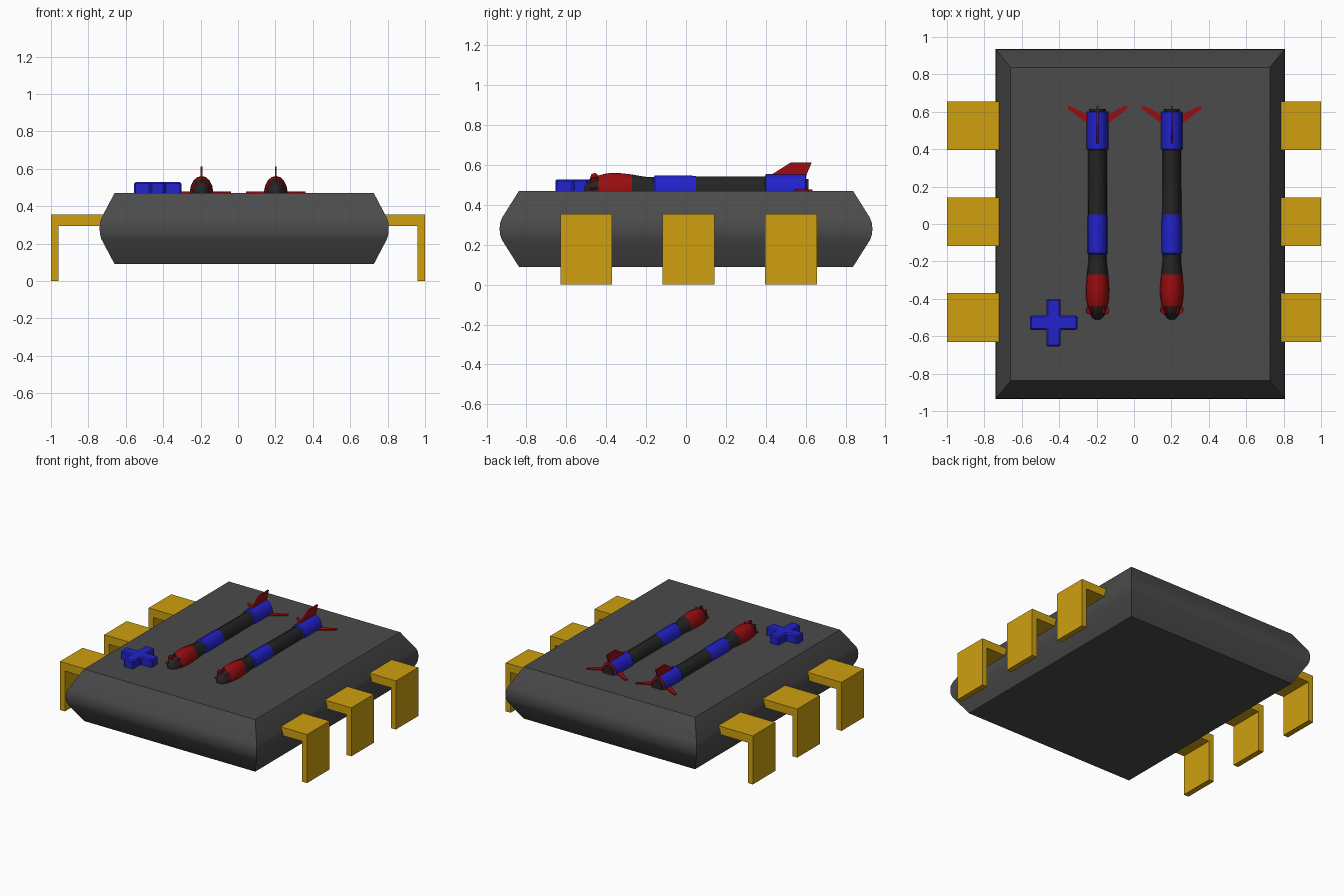
import bpy, bmesh, math
from mathutils import Vector

if "Cube" in bpy.data.objects:
    bpy.data.objects.remove(bpy.data.objects["Cube"])


def material(name, rgb):
    m = bpy.data.materials.new(name)
    m.diffuse_color = (*rgb, 1)
    m.use_nodes = True
    m.node_tree.nodes["Principled BSDF"].inputs["Base Color"].default_value = m.diffuse_color
    return m


GREY = material("body grey", (0.07, 0.07, 0.07))
GOLD = material("leg gold", (0.62, 0.35, 0.005))
BLUE = material("blue", (0.016, 0.016, 0.6))
RED = material("red", (0.32, 0.004, 0.005))
BLACK = material("black", (0.018, 0.018, 0.018))


def finish(name, bm, mats, smooth=False):
    bmesh.ops.recalc_face_normals(bm, faces=bm.faces)
    me = bpy.data.meshes.new(name)
    bm.to_mesh(me)
    bm.free()
    for m in mats:
        me.materials.append(m)
    ob = bpy.data.objects.new(name, me)
    bpy.context.collection.objects.link(ob)
    if smooth:
        bpy.ops.object.select_all(action='DESELECT')
        ob.select_set(True)
        bpy.context.view_layer.objects.active = ob
        bpy.ops.object.shade_smooth_by_angle(angle=math.radians(30))
    return ob


def loft(bm, rings, mat_ids=None):
    """Skin a list of closed point rings and cap both ends."""
    vs = [[bm.verts.new(p) for p in r] for r in rings]
    n = len(vs[0])
    for k in range(len(vs) - 1):
        for i in range(n):
            j = (i + 1) % n
            f = bm.faces.new((vs[k][i], vs[k][j], vs[k + 1][j], vs[k + 1][i]))
            f.material_index = mat_ids[k] if mat_ids else 0
    for r, k in ((vs[0], 0), (vs[-1], -1)):
        bm.faces.new(r).material_index = mat_ids[k] if mat_ids else 0


def prism(name, pts, offset, mat):
    """Extrude a flat outline along an offset vector."""
    bm = bmesh.new()
    off = Vector(offset)
    loft(bm, [[Vector(p) for p in pts], [Vector(p) + off for p in pts]])
    return finish(name, bm, [mat])


# Body: stacked rectangles with rounded-out sides
CX, HX, HY = 0.033, 0.773, 0.935
bm = bmesh.new()
rings = []
for z, ix, iy in ((0.09, 0.08, 0.097), (0.225, 0.009, 0.012), (0.25, 0.002, 0.003), (0.28, 0, 0),
                  (0.31, 0.002, 0.003), (0.335, 0.009, 0.012), (0.47, 0.08, 0.097)):
    a, b = HX - ix, HY - iy
    rings.append([(CX + sx * a, sy * b, z) for sx, sy in ((-1, -1), (1, -1), (1, 1), (-1, 1))])
loft(bm, rings)
finish("body", bm, [GREY], True)

# Legs: L-shaped plates, three on each side
for side, label in ((-1, "left"), (1, "right")):
    for i, y in enumerate((-0.63, -0.118, 0.396)):
        outline = [(0.65, 0.295), (0.96, 0.295), (0.96, 0), (1, 0), (1, 0.355), (0.65, 0.355)]
        prism(f"leg_{label}_{i + 1}", [(side * x, y, z) for x, z in outline],
              (0, 0.26, 0), GOLD)

# Plus marker with softened top edges
L, W = 0.127, 0.038
cross = [(-W, -L), (W, -L), (W, -W), (L, -W), (L, W), (W, W),
         (W, L), (-W, L), (-W, W), (-L, W), (-L, -W), (-W, -W)]
plus = prism("plus_marker", [(-0.43 + x, -0.528 + y, 0.46) for x, y in cross],
             (0, 0, 0.068), BLUE)
bev = plus.modifiers.new("soft", 'BEVEL')
bev.width, bev.segments = 0.008, 1

# Rocket profile: y, radius, colour of the section that follows (0 black, 1 red, 2 blue)
PROFILE = [(-0.51, 0.014, 0), (-0.50, 0.028, 0), (-0.475, 0.042, 0), (-0.44, 0.053, 1),
           (-0.40, 0.061, 1), (-0.345, 0.063, 1), (-0.27, 0.057, 0), (-0.23, 0.052, 0),
           (-0.19, 0.048, 0), (-0.162, 0.049, 2), (-0.155, 0.054, 2), (0.02, 0.054, 2),
           (0.05, 0.051, 0), (0.395, 0.050, 2), (0.40, 0.058, 2), (0.60, 0.058, 1),
           (0.601, 0.042, 0), (0.615, 0.042, 0)]
Z0, TALL = 0.47, 1.45  # half sunk into the body, taller than wide


def rocket(cx, label):
    n = 16
    bm = bmesh.new()
    rings = [[(cx + r * math.cos(2 * math.pi * i / n), y, Z0 + TALL * r * math.sin(2 * math.pi * i / n))
              for i in range(n)] for y, r, _ in PROFILE]
    loft(bm, rings, [c for _, _, c in PROFILE[:-1]])
    finish(f"rocket_{label}", bm, [BLACK, RED, BLUE], True)

    # Upright tail fin
    prism(f"top_fin_{label}", [(cx - 0.005, y, z) for y, z in
                               ((0.41, 0.54), (0.525, 0.613), (0.63, 0.613), (0.60, 0.54))],
          (0.01, 0, 0), RED)
    # Swept side fins lying on the body
    for s in (-1, 1):
        prism(f"side_fin_{label}_{s}", [(cx + s * x, y, Z0 - 0.005) for x, y in
                                        ((0.03, 0.535), (0.07, 0.548), (0.158, 0.615),
                                         (0.158, 0.635), (0.115, 0.617), (0.03, 0.57))],
              (0, 0, 0.012), RED)
    # Small red teeth around the nose
    for k in range(5):
        a = math.pi * (0.06 + 0.22 * k)
        d = Vector((math.cos(a), 0, TALL * math.sin(a)))
        t = Vector((-math.sin(a), 0, math.cos(a))) * 0.004
        c = Vector((cx, 0, Z0))
        pts = [c + d * r + Vector((0, y, 0)) - t for r, y in
               ((0.046, -0.43), (0.063, -0.455), (0.058, -0.475), (0.036, -0.485))]
        prism(f"nose_tooth_{label}_{k + 1}", pts, t * 2, RED)


rocket(-0.195, "left")
rocket(0.202, "right")
